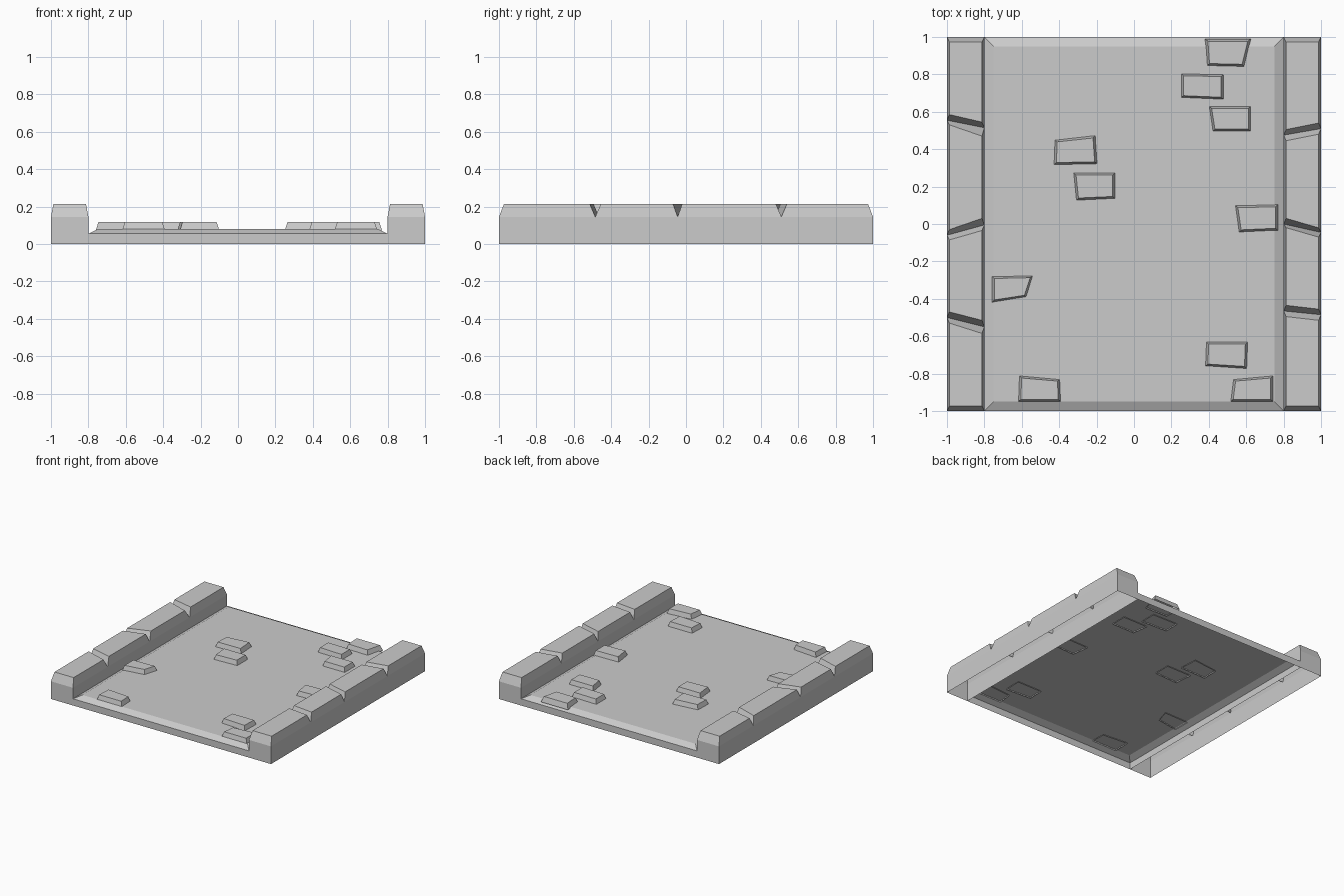
import bpy
from mathutils import Vector

if "Cube" in bpy.data.objects:
    bpy.data.objects.remove(bpy.data.objects["Cube"])


def make_object(name, verts, faces):
    mesh = bpy.data.meshes.new(name)
    mesh.from_pydata(verts, [], faces)
    mesh.update()
    obj = bpy.data.objects.new(name, mesh)
    bpy.context.collection.objects.link(obj)
    return obj


def bridge(a, b):
    """Quads joining two four-point rings that start at indices a and b."""
    return [(a + i, a + (i + 1) % 4, b + (i + 1) % 4, b + i) for i in range(4)]


def rect(x, y, z):
    return [(-x, -y, z), (x, -y, z), (x, y, z), (-x, y, z)]


# Road bed: thin shell with a sloped border and front/back skirts, open below
road = rect(0.8, 1, 0) + rect(0.8, 1, 0.055) + rect(0.75, 0.948, 0.08)
skirts = bridge(0, 4)
make_object("road_bed", road,
            [skirts[0], skirts[2]] + bridge(4, 8) + [(8, 9, 10, 11)])

# Kerbs: hollow rows of chamfered blocks separated by slanted V grooves
SHOULDER, TOP, INSET = 0.145, 0.215, 0.013


def kerb(name, x0, x1, grooves):
    # each groove: (low, tip, high) y at x0, then the same at x1
    start = ((-0.973, -1, -0.973), (-0.973, -1, -0.973))
    end = ((0.973, 1, 0.973), (0.973, 1, 0.973))
    cuts = [start] + grooves + [end]
    verts, faces = [], []
    for i, (a, b) in enumerate(zip(cuts, cuts[1:])):
        n = len(verts)
        for z in (0, SHOULDER):
            verts += [(x0, a[0][1], z), (x1, a[1][1], z),
                      (x1, b[1][1], z), (x0, b[0][1], z)]
        l, r = x0 + INSET, x1 - INSET
        verts += [(l, a[0][2], TOP), (r, a[1][2], TOP),
                  (r, b[1][0], TOP), (l, b[0][0], TOP)]
        walls = bridge(n, n + 4)
        faces += [walls[1], walls[3]] + bridge(n + 4, n + 8)
        faces.append((n + 8, n + 9, n + 10, n + 11))
        if i == 0:
            faces.append(walls[0])
        if i == len(cuts) - 2:
            faces.append(walls[2])
    make_object(name, verts, faces)


kerb("left_kerb", -1, -0.8, [
    ((-0.53, -0.50, -0.47), (-0.585, -0.55, -0.515)),
    ((-0.085, -0.06, -0.03), (-0.035, -0.005, 0.03)),
    ((0.53, 0.555, 0.585), (0.47, 0.515, 0.545))])
kerb("right_kerb", 0.8, 1, [
    ((-0.495, -0.465, -0.435), (-0.515, -0.485, -0.455)),
    ((-0.02, 0.0, 0.03), (-0.07, -0.045, -0.02)),
    ((0.445, 0.475, 0.505), (0.48, 0.51, 0.54))])

# Paving stones: irregular tapered slabs (corner x, y pairs)
stones = [
    (.38, .99, .625, .99, .59, .84, .39, .845),
    (.25, .805, .48, .80, .48, .665, .25, .675),
    (.40, .63, .625, .63, .625, .495, .42, .495),
    (-.425, .45, -.205, .475, -.195, .32, -.43, .315),
    (-.325, .275, -.10, .275, -.10, .135, -.31, .125),
    (.54, .10, .77, .105, .77, -.035, .56, -.045),
    (-.76, -.28, -.54, -.275, -.575, -.39, -.76, -.42),
    (.385, -.63, .61, -.63, .605, -.775, .38, -.76),
    (-.615, -.81, -.395, -.83, -.39, -.95, -.62, -.95),
    (.53, -.83, .745, -.81, .745, -.95, .515, -.95),
]
for i, s in enumerate(stones):
    base = [Vector((s[k], s[k + 1], 0.072)) for k in (6, 4, 2, 0)]
    mid = sum(base, Vector()) / 4
    top = [Vector((mid.x + (v.x - mid.x) * 0.87,
                   mid.y + (v.y - mid.y) * 0.82, 0.117)) for v in base]
    make_object(f"paving_stone_{i + 1}", base + top, bridge(0, 4) + [(4, 5, 6, 7)])
